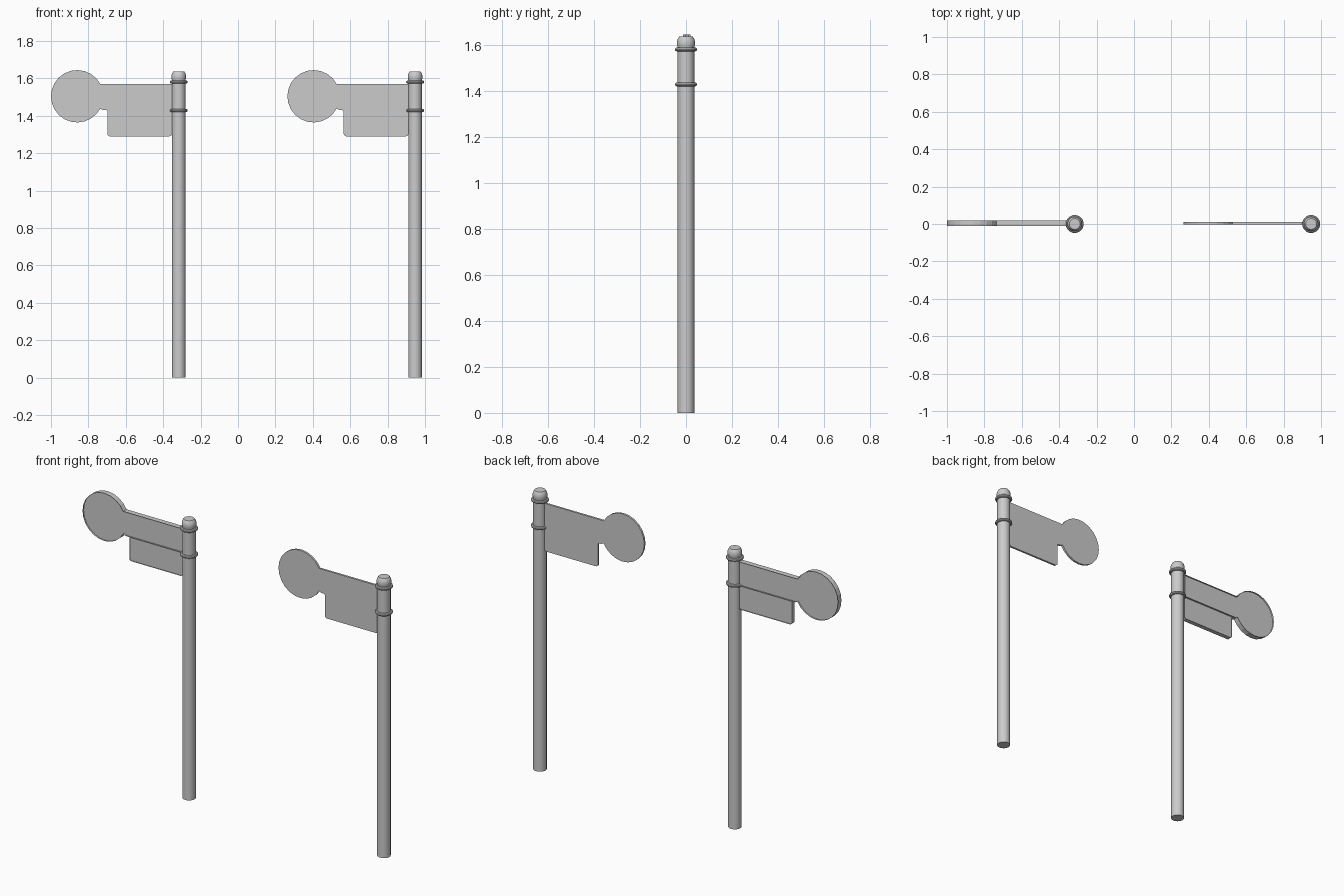
import bpy, bmesh, math

if "Cube" in bpy.data.objects:
    bpy.data.objects.remove(bpy.data.objects["Cube"])

POSTS = {"left": -0.317, "right": 0.947}
Y_MID = 0.004
R = 0.14


def arc(cx, cz, r, a0, a1, n):
    return [(cx + r * math.cos(math.radians(a0 + (a1 - a0) * i / n)),
             cz + r * math.sin(math.radians(a0 + (a1 - a0) * i / n))) for i in range(n + 1)]


def finish(bm, name):
    bmesh.ops.recalc_face_normals(bm, faces=bm.faces)
    me = bpy.data.meshes.new(name)
    bm.to_mesh(me)
    bm.free()
    ob = bpy.data.objects.new(name, me)
    bpy.context.collection.objects.link(ob)
    return ob


def smooth(ob, angle=35):
    bpy.ops.object.select_all(action='DESELECT')
    ob.select_set(True)
    bpy.context.view_layer.objects.active = ob
    bpy.ops.object.shade_smooth_by_angle(angle=math.radians(angle))


def lathe(name, profile, x, n=28):
    """Revolve a closed (radius, z) profile about the post axis."""
    bm = bmesh.new()
    vs = [bm.verts.new((r, 0, z)) for r, z in profile]
    es = [bm.edges.new(p) for p in zip(vs, vs[1:])]
    bmesh.ops.spin(bm, geom=vs + es, cent=(0, 0, 0), axis=(0, 0, 1),
                   angle=2 * math.pi, steps=n)
    bmesh.ops.remove_doubles(bm, verts=bm.verts, dist=1e-5)
    bmesh.ops.translate(bm, verts=bm.verts, vec=(x, 0, 0))
    smooth(finish(bm, name))


def slab(name, outline, x, depth, rim=None):
    """Extrude an outline through y; with rim set, keep only a border that wide."""
    bm = bmesh.new()
    f = bm.faces.new([bm.verts.new((x + px, Y_MID - depth / 2, pz)) for px, pz in outline])
    if rim:
        bmesh.ops.inset_region(bm, faces=[f], thickness=rim,
                               use_boundary=True, use_even_offset=True)
        bmesh.ops.delete(bm, geom=[f], context='FACES')
    ext = bmesh.ops.extrude_face_region(bm, geom=bm.faces[:], use_keep_orig=True)
    moved = [v for v in ext['geom'] if isinstance(v, bmesh.types.BMVert)]
    bmesh.ops.translate(bm, verts=moved, vec=(0, depth, 0))
    finish(bm, name)


# Outlines relative to the post axis
INNER, LOW_X = -0.036, -0.382
TOP, MID, LOW = 1.57, 1.43, 1.29
disc = arc(-0.543, 1.504, R, 28, 332, 20)
arm = disc + [(-0.405, MID), (INNER, MID), (INNER, TOP), (-0.405, TOP)]
c = 0.014
low_corners = arc(LOW_X + c, LOW + c, c, 180, 270, 4) + arc(INNER - c, LOW + c, c, 270, 360, 4)
panel = [(LOW_X, MID)] + low_corners + [(INNER, MID)]
full = disc + [(-0.405, MID), (LOW_X - 0.006, MID), (LOW_X, MID - 0.006)] \
    + low_corners + [(INNER, TOP), (-0.405, TOP)]

for side, x in POSTS.items():
    # Post, collars and domed cap
    lathe(side + "_post", [(0, 0), (0.036, 0), (0.036, 1.59), (0, 1.59)], x)
    for tag, z in (("upper", 1.58), ("lower", 1.428)):
        ring = arc(0.039, z, 0.009, 0, 360, 10)
        lathe(f"{side}_{tag}_collar", ring, x)
    lathe(side + "_cap", [(0, 1.585), (0.035, 1.585), (0.039, 1.6), (0.039, 1.615),
                          (0.035, 1.627), (0.029, 1.636), (0, 1.637)], x)
    # Thin sign plate
    slab(side + "_sign_plate", full, x, 0.012)

# Raised borders on the framed sign
slab("left_arm_border", arm, POSTS["left"], 0.032, 0.01)
slab("left_panel_border", panel, POSTS["left"], 0.026, 0.01)
